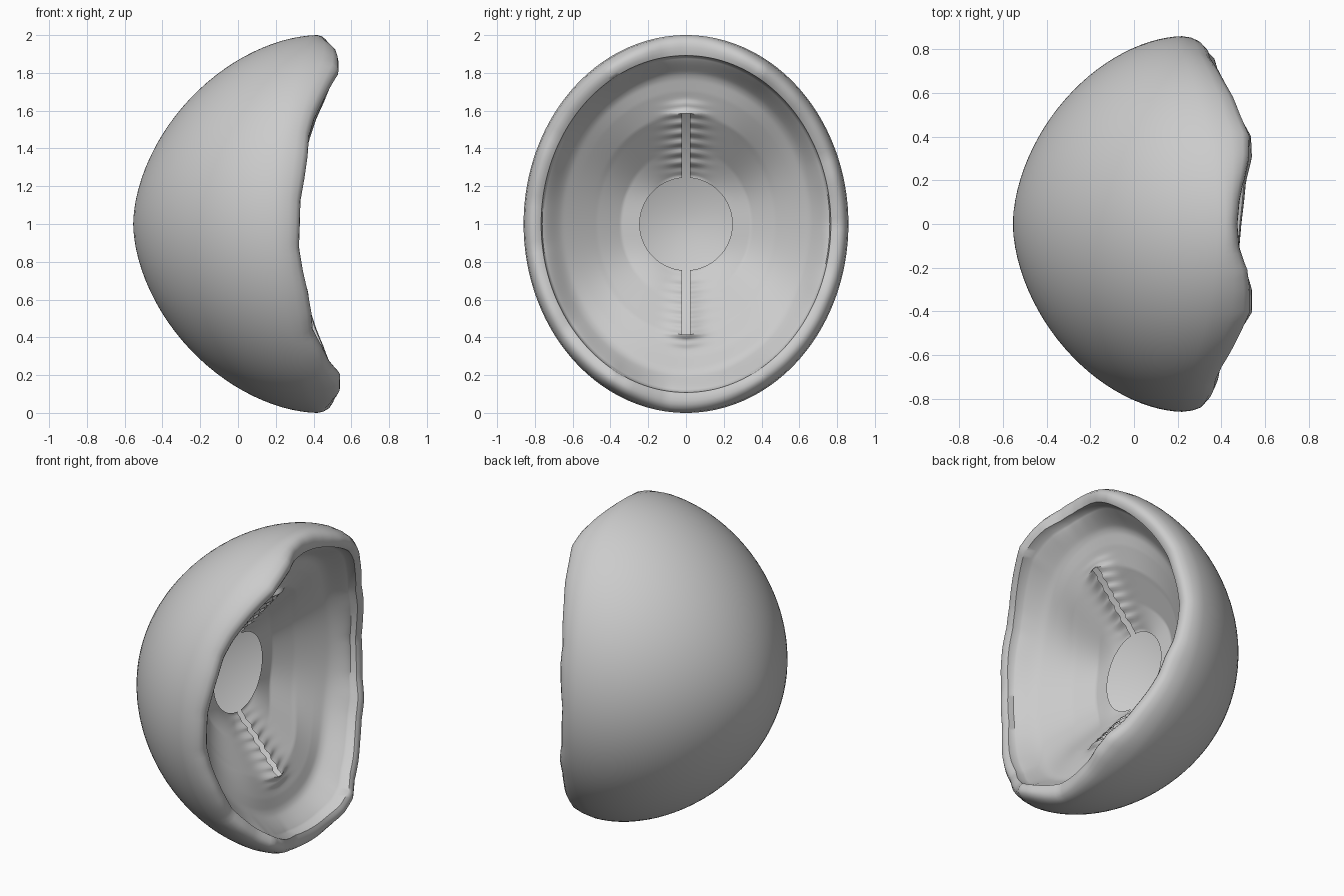
import bpy, bmesh, random
from math import sin, cos, pi, exp, radians, degrees, acos, hypot
from mathutils import Vector

if "Cube" in bpy.data.objects:
    bpy.data.objects.remove(bpy.data.objects["Cube"])

random.seed(4)
N = 192                      # segments around the shell
OUT, INN = 26, 64            # rings outside and inside
RY, RZ, BACK = 0.86, 1.0, -0.555
HOLE, SLOT_END, SLOT_W = .245, .585, .02


def lerp_table(table, v):
    for (a, fa), (b, fb) in zip(table, table[1:]):
        if v <= b:
            k = max(0, (v - a) / (b - a))
            return fa + (fb - fa) * k
    return table[-1][1]


RIM = [(0, .485), (14, .51), (22, .54), (30, .545), (37, .50), (45, .45), (53, .41), (60, .38), (75, .345), (90, .32)]
BOWL_Y = [(0, 0), (.40, 0), (.55, .07), (.75, .18), (.92, .28)]
BOWL_Z = [(0, 0), (.26, .01), (.40, .11), (.58, .25), (.70, .30), (.80, .33), (.92, .41)]
jag = [random.uniform(-.018, .01) for _ in range(N // 4)]


def fold(a):                 # angle away from the nearest pole, 0..90 degrees
    return degrees(acos(min(1, abs(cos(a)))))


def rim_x(a, i):
    k = i / 4
    j0, j1 = int(k) % len(jag), (int(k) + 1) % len(jag)
    return lerp_table(RIM, fold(a)) + jag[j0] + (jag[j1] - jag[j0]) * (k % 1)


def point(a, t, x):
    return Vector((x, RY * t * sin(a), 1 + RZ * t * cos(a)))


def xm(a):                   # depth of the widest outline
    return .22 + .20 * cos(a) ** 2


bm = bmesh.new()


def make_ring(fn):
    return [bm.verts.new(fn(2 * pi * i / N, i)) for i in range(N)]


def bridge(rings):
    for r0, r1 in zip(rings, rings[1:]):
        for i in range(N):
            bm.faces.new((r0[i], r0[(i + 1) % N], r1[(i + 1) % N], r1[i]))


# surface builders: outer dome, rounded uneven lip, inner liner
def outer(t):
    return lambda a, i: point(a, t, xm(a) - (xm(a) - BACK) * max(0, 1 - t ** 1.78) ** (1 / 1.78))


def lip(t, f):
    return lambda a, i: point(a, t, xm(a) + (rim_x(a, i) - xm(a)) * f)


def inner(s):
    def fn(a, i):
        t_end = HOLE / hypot(RY * sin(a), RZ * cos(a))
        t = .885 + (t_end - .885) * s
        w = cos(a) ** 2
        w = w * w * (3 - 2 * w)
        x = lerp_table(BOWL_Y, t) * (1 - w) + lerp_table(BOWL_Z, t) * w
        edge = max(0, (t - .76) / .125)
        x += (rim_x(a, i) * .96 - .03 - x) * edge ** 2 * .8
        # raised, wrinkled skin on both sides of the slots
        p = point(a, t, x)
        h = abs(p.z - 1)
        along = max(0, min(1, (h - .24) / .08)) * max(0, min(1, (.68 - h) / .10))
        rise = min(.3, .3 * (h - .24) / .35)
        p.x += along * exp(-(p.y / .09) ** 2) * (max(0, rise - p.x)
                                                 + .008 * sin(h * 120 + abs(p.y) * 14))
        return p
    return fn


# inner liner, open in the middle
rim_ring = make_ring(lip(.892, .90))
bridge([rim_ring] + [make_ring(inner(k / INN)) for k in range(INN + 1)])


# cut a narrow slot above and below the round opening
def in_box(f, y, h):
    c = f.calc_center_median()
    return abs(c.y) < y and abs(c.z - 1) < h


def cut(co, no):
    faces = [f for f in bm.faces if in_box(f, .12, .70)]
    geom = faces + list({e for f in faces for e in f.edges}) + list({v for f in faces for v in f.verts})
    bmesh.ops.bisect_plane(bm, geom=geom, dist=1e-6, plane_co=co, plane_no=no)


for s in (1, -1):
    cut((0, SLOT_W * s, 1), (0, 1, 0))
    cut((0, 0, 1 + SLOT_END * s), (0, 0, 1))
bmesh.ops.delete(bm, geom=[f for f in bm.faces if in_box(f, SLOT_W, SLOT_END)], context='FACES')

# lip and outer dome
shell_rings = [make_ring(outer(sin(k / OUT * pi / 2))) for k in range(1, OUT + 1)]
shell_rings += [make_ring(lip(t, f)) for t, f in
                [(.993, .45), (.977, .80), (.955, .97), (.935, 1.0), (.912, .98)]]
bridge(shell_rings + [rim_ring])
tip = bm.verts.new((BACK, 0, 1))
for i in range(N):
    bm.faces.new((shell_rings[0][(i + 1) % N], shell_rings[0][i], tip))
bmesh.ops.recalc_face_normals(bm, faces=bm.faces)

me = bpy.data.meshes.new("hollow_shell")
bm.to_mesh(me)
bm.free()
shell = bpy.data.objects.new("hollow_shell", me)
bpy.context.collection.objects.link(shell)
shell.select_set(True)
bpy.context.view_layer.objects.active = shell
bpy.ops.object.shade_smooth_by_angle(angle=radians(50))
